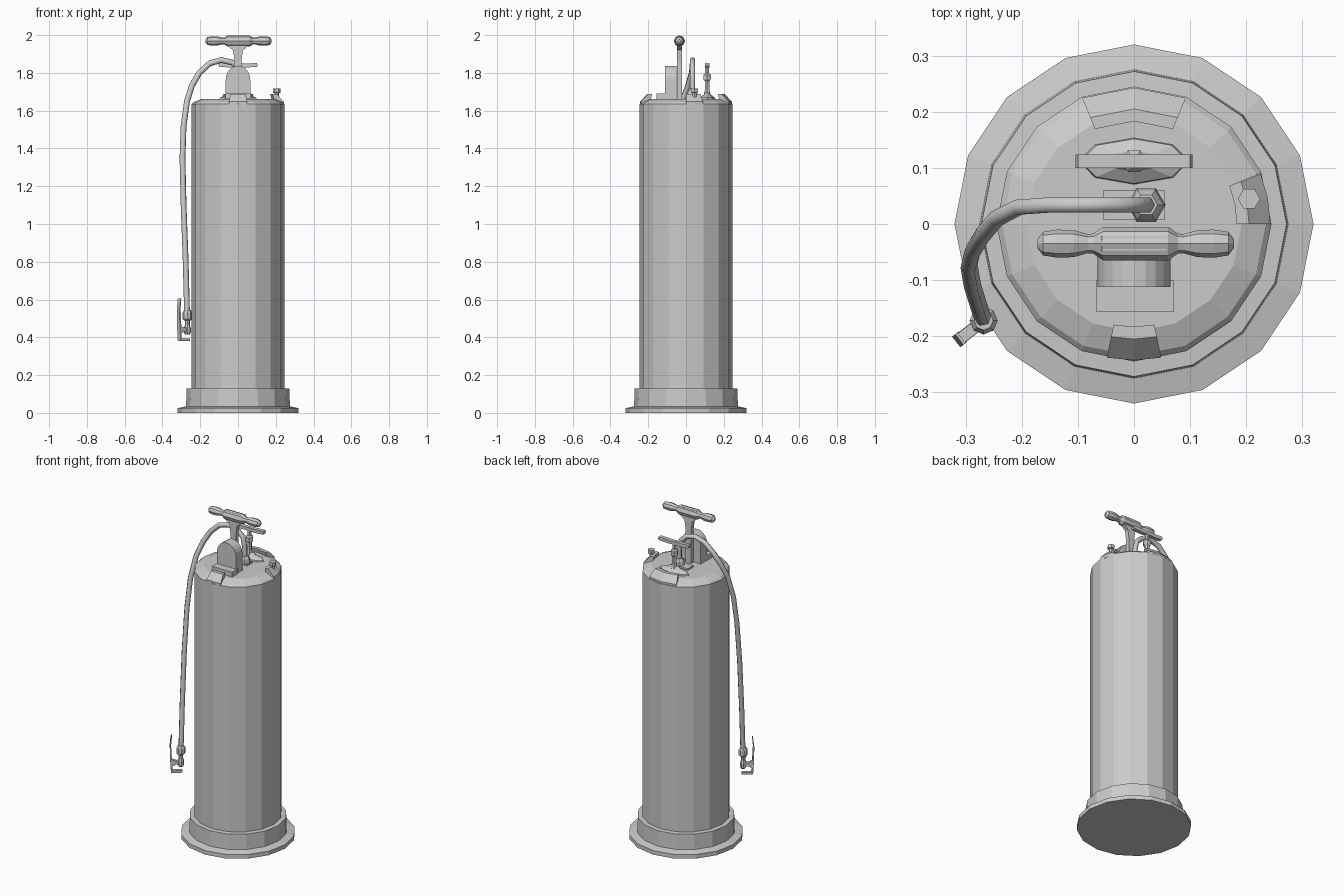
import bpy, bmesh, math
from mathutils import Vector, Matrix

if "Cube" in bpy.data.objects:
    bpy.data.objects.remove(bpy.data.objects["Cube"])


def finish(name, bm, mat=None):
    if mat:
        bm.transform(mat)
    bmesh.ops.recalc_face_normals(bm, faces=bm.faces)
    me = bpy.data.meshes.new(name)
    bm.to_mesh(me)
    bm.free()
    ob = bpy.data.objects.new(name, me)
    bpy.context.collection.objects.link(ob)
    return ob


def lathe(name, profile, sides, mat=None, scale=(1, 1)):
    """Closed solid turned around z from (radius, height) pairs."""
    bm = bmesh.new()
    rings = [[bm.verts.new((r * math.cos(2 * math.pi * i / sides) * scale[0],
                            r * math.sin(2 * math.pi * i / sides) * scale[1], z))
              for i in range(sides)] for r, z in profile]
    for a, b in zip(rings, rings[1:]):
        for i in range(sides):
            j = (i + 1) % sides
            bm.faces.new((a[i], a[j], b[j], b[i]))
    bm.faces.new(rings[0])
    bm.faces.new(rings[-1])
    return finish(name, bm, mat)


def prism(name, outline, y0, y1, mat=None):
    """Extrude an (x, z) outline from y0 to y1."""
    bm = bmesh.new()
    f = bm.faces.new([bm.verts.new((x, y0, z)) for x, z in outline])
    ext = bmesh.ops.extrude_face_region(bm, geom=[f])
    bmesh.ops.translate(bm, vec=(0, y1 - y0, 0),
                        verts=[v for v in ext['geom'] if isinstance(v, bmesh.types.BMVert)])
    return finish(name, bm, mat)


def box(name, x0, x1, y0, y1, z0, z1, mat=None):
    return prism(name, [(x0, z0), (x1, z0), (x1, z1), (x0, z1)], y0, y1, mat)


def tube(name, points, radius):
    cu = bpy.data.curves.new(name, 'CURVE')
    cu.dimensions = '3D'
    cu.bevel_depth = radius
    cu.bevel_resolution = 1
    cu.use_fill_caps = True
    sp = cu.splines.new('POLY')
    sp.points.add(len(points) - 1)
    for p, co in zip(sp.points, points):
        p.co = (*co, 1)
    ob = bpy.data.objects.new(name, cu)
    bpy.context.collection.objects.link(ob)
    bpy.ops.object.select_all(action='DESELECT')
    ob.select_set(True)
    bpy.context.view_layer.objects.active = ob
    bpy.ops.object.convert(target='MESH')
    return ob


T = Matrix.Translation

# Tank with stepped foot and chamfered shoulder
lathe("tank", [(.32, 0), (.32, .025), (.275, .035), (.272, .128), (.245, .13),
               (.245, 1.635), (.235, 1.645), (.192, 1.662)], 16)


# Shoulder clips: bent plates lying on the chamfer
def clip(name, angle, half_width, segs):
    bm = bmesh.new()
    section = [(.243, 1.63), (.243, 1.648), (.205, 1.688), (.183, 1.688), (.193, 1.65)]
    rings = []
    for i in range(segs + 1):
        a = angle + half_width * (2 * i / segs - 1)
        rings.append([bm.verts.new((r * math.cos(a), r * math.sin(a), z)) for r, z in section])
    n = len(section)
    for a, b in zip(rings, rings[1:]):
        for i in range(n):
            bm.faces.new((a[i], a[(i + 1) % n], b[(i + 1) % n], b[i]))
    bm.faces.new(rings[0])
    bm.faces.new(rings[-1])
    finish(name, bm)


clip("front_clip", -math.pi / 2, .2, 2)
clip("back_clip", math.pi / 2, .39, 2)
clip("side_clip", .19, .19, 2)
lathe("side_clip_knob", [(.012, 1.67), (.012, 1.693), (.02, 1.695), (.02, 1.717)], 6,
      T((.205, .045, 0)))

# Pump housing with arched top and front step
arch = [(.065 * math.cos(math.pi * i / 10), 1.765 + .072 * math.sin(math.pi * i / 10))
        for i in range(11)]
prism("pump_housing", [(.065, 1.65)] + arch + [(-.065, 1.65)], -.112, -.05)
box("housing_step", -.067, .07, -.157, -.1, 1.652, 1.692)

# Pump shaft and T-handle
half = [(.018, 1.65), (.018, 1.86), (.026, 1.92), (.058, 1.945), (.058, 1.995)]
prism("pump_shaft", half + [(-x, z) for x, z in reversed(half)], -.047, -.022)
grip = [(.03, 0), (.03, .058), (.018, .075), (.017, .085), (.024, .11), (.025, .14),
        (.021, .165), (.008, .175)]
profile = [(r, -z) for r, z in reversed(grip[1:])] + grip[1:]
lathe("pump_handle", profile, 8,
      T((.003, -.035, 1.969)) @ Matrix.Rotation(math.pi / 2, 4, 'Y'))

# Hose and its flange
box("hose_flange", -.055, .055, .008, .06, 1.655, 1.672)
lathe("hose_socket", [(.034, 1.67), (.03, 1.695), (.02, 1.71)], 6, T((.022, .034, 0)))
tube("hose", [(.022, .034, 1.66), (.022, .034, 1.76), (.01, .034, 1.82), (-.03, .034, 1.855),
              (-.09, .034, 1.868), (-.15, .034, 1.85), (-.205, .03, 1.80), (-.245, .01, 1.73),
              (-.27, -.02, 1.65), (-.288, -.05, 1.52), (-.294, -.075, 1.35),
              (-.288, -.11, 1.1), (-.277, -.145, .8), (-.269, -.17, .5)], .0155)

# Relief valve with flattened base and wing bar
V = T((0, .112, 0))
lathe("valve_base", [(.1, 1.658), (.095, 1.67), (.045, 1.685), (.028, 1.7)], 8, V, (1, .42))
lathe("valve_stem", [(.022, 1.68), (.014, 1.71), (.014, 1.755), (.022, 1.765), (.022, 1.79),
                     (.012, 1.8), (.012, 1.85)], 6, V)
wing = [(.0, 1.83), (.05, 1.829), (.1, 1.832), (.104, 1.842), (.1, 1.852), (.0, 1.848)]
prism("valve_wing", wing + [(-x, z) for x, z in reversed(wing[1:-1])], -.012, .012, V)

# Nozzle: collar, body, spout and trigger lever pointing away from the tank
N = T((-.268, -.172, 0))
lathe("nozzle_collar", [(.018, .49), (.025, .497), (.025, .53), (.017, .545)], 8, N)
lathe("nozzle_body", [(.012, .415), (.018, .425), (.018, .45), (.013, .465), (.013, .495)], 8, N)
R = N @ Matrix.Rotation(math.radians(218), 4, 'Z')
prism("nozzle_arm", [(0, .425), (.025, .43), (.05, .42), (.05, .46), (.025, .45), (0, .455)],
      -.01, .01, R)
prism("trigger_lever", [(.047, .38), (.055, .38), (.06, .46), (.062, .55), (.055, .605),
                        (.05, .605), (.055, .55), (.05, .46)], -.012, .012, R)
box("nozzle_spout", -.008, .052, -.011, .011, .38, .393, R)
